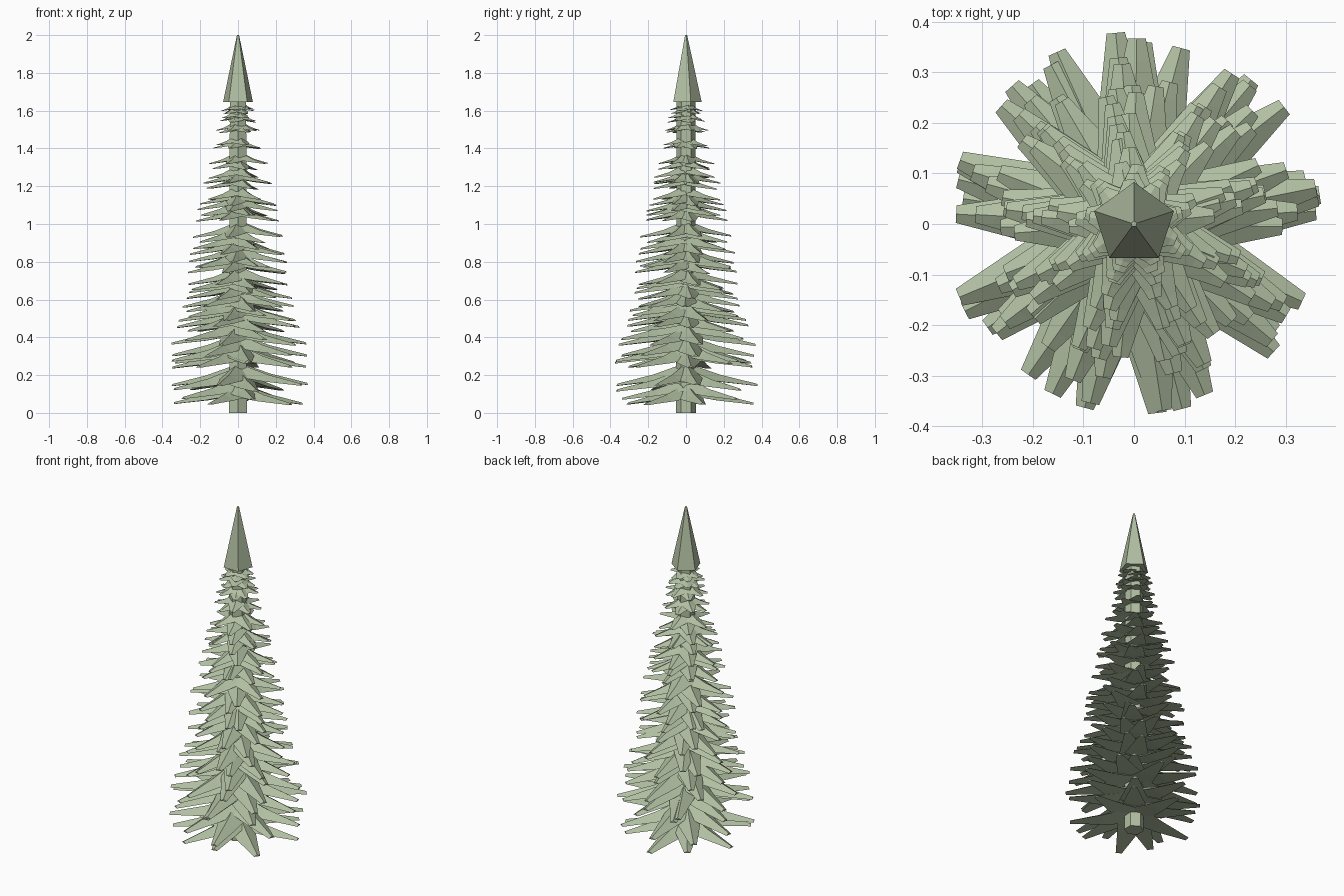
import bpy, bmesh, math, random

if "Cube" in bpy.data.objects:
    bpy.data.objects.remove(bpy.data.objects["Cube"])

random.seed(11)

# crown radius against tip height
OUTLINE = [(0.05, .36), (.13, .38), (.27, .377), (.37, .37), (.45, .335), (.56, .305),
           (.65, .28), (.76, .277), (.92, .252), (1.05, .22), (1.2, .19),
           (1.3, .162), (1.4, .132), (1.5, .117), (1.6, .09)]
# mean tip heights of the whorls, read from the silhouette
WHORLS = [.06, .135, .255, .29, .375, .445, .50, .55, .62, .67, .755, .785, .855, .92,
          1.03, 1.06, 1.115, 1.2, 1.23, 1.305, 1.41, 1.49, 1.55, 1.595]

green = bpy.data.materials.new("needle_green")
green.diffuse_color = (.44, .52, .36, 1)
green.use_nodes = True
green.node_tree.nodes["Principled BSDF"].inputs["Base Color"].default_value = green.diffuse_color


def crown_radius(z):
    for (z0, r0), (z1, r1) in zip(OUTLINE, OUTLINE[1:]):
        if z <= z1:
            return r0 + (r1 - r0) * max(0, z - z0) / (z1 - z0)
    return OUTLINE[-1][1]


def finish(bm, name):
    bmesh.ops.recalc_face_normals(bm, faces=bm.faces[:])
    me = bpy.data.meshes.new(name)
    bm.to_mesh(me)
    bm.free()
    me.materials.append(green)
    ob = bpy.data.objects.new(name, me)
    bpy.context.collection.objects.link(ob)
    return ob


def add_branch(bm, z, angle, length):
    """Drooping frond with a roof-shaped section: ridge on top, two low edges."""
    c, s, L = math.cos(angle), math.sin(angle), length
    # distance, half width, edge height, ridge height
    stations = [(.03, .03 + .15 * L, .12 * L, .01 + .26 * L),
                (.02 + .42 * L, .02 + .10 * L, .05 * L, .15 * L),
                (.88 * L, .012 + .04 * L, .005 * L, .05 * L),
                (L, .009 + .024 * L, -.01 * L, .02 * L)]
    rings = []
    for d, w, lo, hi in stations:
        rings.append([bm.verts.new((a * c - b * s, a * s + b * c, z + h))
                      for a, b, h in ((d, -w, lo), (d, 0, hi), (d, w, lo))])
    for r0, r1 in zip(rings, rings[1:]):
        for i in range(3):
            j = (i + 1) % 3
            bm.faces.new((r0[i], r0[j], r1[j], r1[i]))
    bm.faces.new(rings[0])
    bm.faces.new(rings[-1])


def add_cone(name, sides, r0, r1, z0, z1):
    """Flat-sided taper with one corner towards the back."""
    bm = bmesh.new()
    step = math.tau / sides
    rings = [[bm.verts.new((r * math.sin(k * step), r * math.cos(k * step), z))
              for k in range(sides)] for r, z in ((r0, z0), (r1, z1))]
    for k in range(sides):
        j = (k + 1) % sides
        bm.faces.new((rings[0][k], rings[0][j], rings[1][j], rings[1][k]))
    bm.faces.new(rings[0])
    bm.faces.new(rings[1])
    return finish(bm, name)


# trunk and pointed top
add_cone("trunk", 6, .054, .05, 0, 1.66)
add_cone("tree_top", 5, .083, .006, 1.645, 2.0)

# whorls of nine branches, every other one a little higher
for n, z in enumerate(WHORLS):
    bm = bmesh.new()
    turn = math.radians(10) + random.uniform(-.2, .2)
    spread = .013 if z < 1.35 else .008
    for k in range(9):
        up = spread * (1 if (k + n) % 2 else -1) + random.uniform(-.005, .005)
        add_branch(bm, z + up, turn + k * math.tau / 9 + random.uniform(-.12, .12),
                   crown_radius(z) * random.uniform(.94, 1.0))
    finish(bm, "branch_whorl_%02d" % (n + 1))
